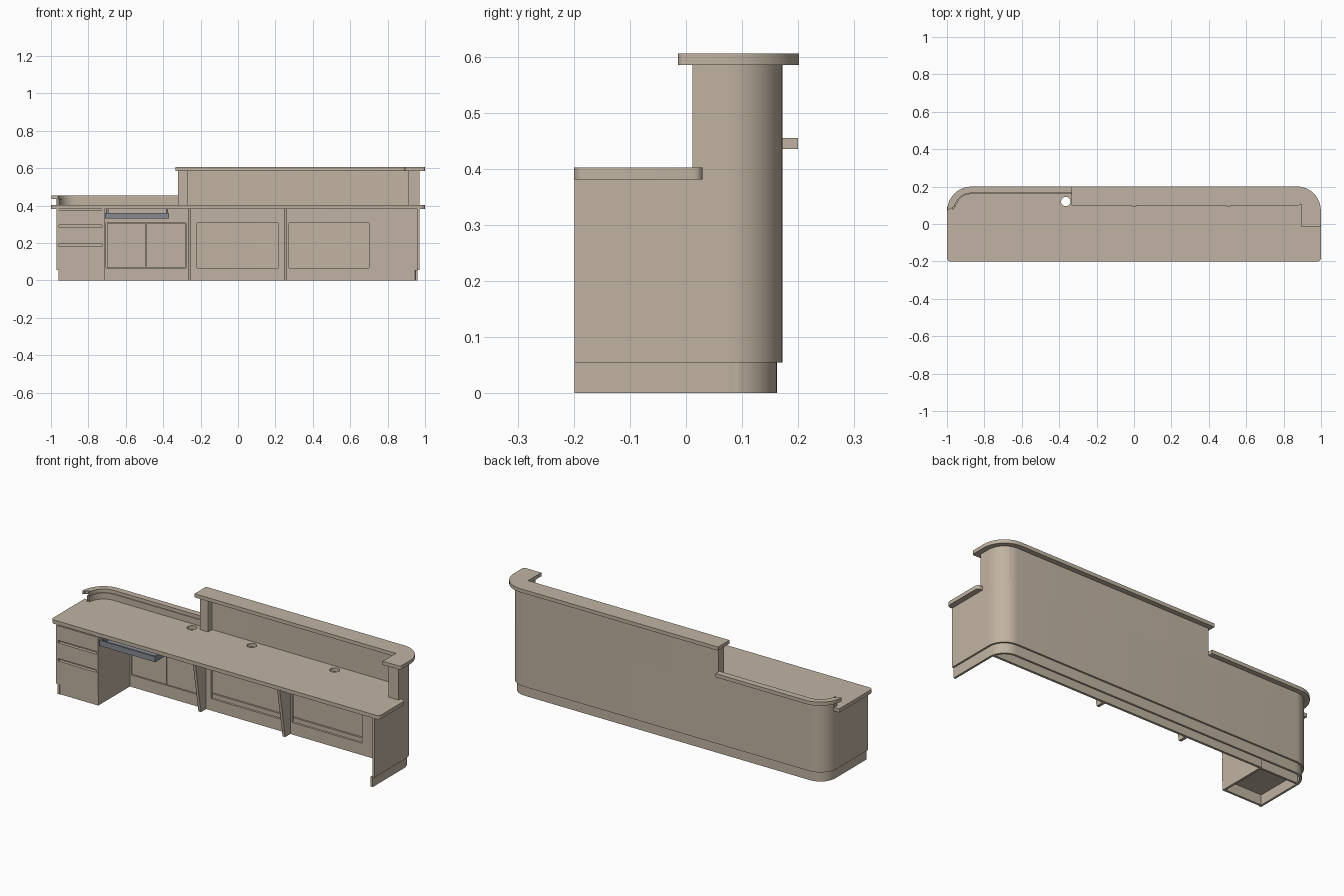
import bpy, bmesh, math
from mathutils import Vector

if "Cube" in bpy.data.objects:
    bpy.data.objects.remove(bpy.data.objects["Cube"], do_unlink=True)


def material(name, colour):
    m = bpy.data.materials.new(name)
    m.use_nodes = True
    m.diffuse_color = (*colour, 1)
    m.node_tree.nodes["Principled BSDF"].inputs["Base Color"].default_value = (*colour, 1)
    return m


BEIGE = material("warm beige laminate", (0.53, 0.45, 0.36))
GREY = material("blue grey metal", (0.24, 0.26, 0.29))


def prism(name, outline, z0, z1, mat=BEIGE):
    """Extrude a plan outline from z0 up to z1."""
    bm = bmesh.new()
    base = bm.faces.new([bm.verts.new((x, y, z0)) for x, y in outline])
    top = bmesh.ops.extrude_face_region(bm, geom=[base])["geom"]
    for v in top:
        if isinstance(v, bmesh.types.BMVert):
            v.co.z = z1
    bmesh.ops.recalc_face_normals(bm, faces=bm.faces[:])
    mesh = bpy.data.meshes.new(name)
    bm.to_mesh(mesh)
    bm.free()
    mesh.materials.append(mat)
    obj = bpy.data.objects.new(name, mesh)
    bpy.context.scene.collection.objects.link(obj)
    return obj


def box(name, x0, x1, y0, y1, z0, z1, mat=BEIGE):
    return prism(name, [(x0, y0), (x1, y0), (x1, y1), (x0, y1)], z0, z1, mat)


def arc(cx, cy, r, start, end, n=12):
    return [(cx + r * math.cos(math.radians(start + (end - start) * i / n)),
             cy + r * math.sin(math.radians(start + (end - start) * i / n)))
            for i in range(n + 1)]


def left_bend(inset):
    return arc(-0.87, 0.072, 0.1 - inset, 180, 90)


def right_bend(inset):
    return arc(0.87, 0.072, 0.1 - inset, 90, 0)


def full_path(inset, y):
    return ([(-0.97 + inset, y)] + left_bend(inset) + right_bend(inset) + [(0.97 - inset, y)])


def left_path(inset, y, x):
    return [(-0.97 + inset, y)] + left_bend(inset) + [(x, 0.172 - inset)]


def right_path(inset, x, y):
    return [(x, 0.172 - inset)] + right_bend(inset) + [(0.97 - inset, y)]


def cut(target, cutter):
    cutter.hide_render = True
    cutter.hide_viewport = True
    mod = target.modifiers.new("opening", "BOOLEAN")
    mod.operation = "DIFFERENCE"
    mod.solver = "EXACT"
    mod.object = cutter


# Curved outer shell and its recessed plinth
FRONT = -0.199
T = 0.012
shell = [
    prism("outer_shell", full_path(0, FRONT) + full_path(T, FRONT)[::-1], 0.055, 0.382),
    prism("plinth", full_path(0.01, FRONT) + full_path(0.01 + T, FRONT)[::-1], 0, 0.055),
    prism("low_screen", left_path(0, 0.092, -0.31) + left_path(T, 0.092, -0.31)[::-1], 0.38, 0.436),
    prism("high_screen", right_path(0, -0.32, 0.012) + right_path(T, -0.32, 0.012)[::-1], 0.38, 0.585),
]

# End posts of the high screen
box("screen_end_post", -0.32, -0.27, 0.125, 0.17, 0.40, 0.585)
shell.append(prism("screen_corner_post",
                   right_bend(0.002) + [(0.968, 0.012), (0.908, 0.012), (0.908, 0.165)], 0.40, 0.585))

# Visitor counters
ledge_in = left_path(0.007, 0.092, -0.32)[::-1]
shell.append(prism("low_ledge", left_path(-0.028, 0.092, -0.32) + ledge_in, 0.435, 0.455))
outer = [(-0.335, 0.2)] + right_bend(-0.029) + arc(0.987, -0.002, 0.012, 0, -90, 4)
shell.append(prism("high_counter", outer + [(0.892, -0.014)] + arc(0.882, 0.11, 0.01, 0, -90, 4)
                   + [(-0.335, 0.1)], 0.585, 0.605))

# Worktop, overhanging both ends in front of the screens
top_outline = (arc(-0.98, -0.18, 0.02, 180, 270, 6) + arc(0.98, -0.18, 0.02, 270, 360, 6)
               + arc(0.985, 0.014, 0.015, 0, 90, 4) + [(0.962, 0.029)]
               + right_bend(0.008)[::-1] + left_bend(0.008)[::-1] + [(-0.962, 0.094), (-1, 0.094)])
worktop = prism("worktop", top_outline, 0.381, 0.402)
shell.append(worktop)

# Cable holes
for i, x in enumerate((-0.365, 0.0, 0.505)):
    cut(worktop, prism("cable_hole_cutter_%d" % i, arc(x, 0.12, 0.025, 0, 345, 23), 0.35, 0.45))

# Inner panel with openings and a pair of doors
PANEL = 0.08
panel = box("inner_panel", -0.72, 0.959, PANEL, PANEL + 0.013, 0, 0.382)
for i, (x0, x1) in enumerate(((-0.705, -0.277), (-0.22, 0.215), (0.272, 0.70))):
    cut(panel, box("panel_opening_cutter_%d" % i, x0, x1, 0.05, 0.12, 0.066, 0.308))
for name, x0, x1 in (("left_door", -0.701, -0.493), ("right_door", -0.489, -0.281)):
    box(name, x0, x1, PANEL, PANEL + 0.012, 0.07, 0.304)

# Sloping support brackets under the worktop
for name, x in (("left_bracket", -0.258), ("right_bracket", 0.255)):
    fin = prism(name, [(x - 0.008, 0), (x + 0.008, 0), (x + 0.008, 1), (x - 0.008, 1)], 0, 0.382)
    for v in fin.data.vertices:
        front = 0.035 if v.co.z < 0.1 else -0.03
        v.co = Vector((v.co.x, PANEL if v.co.y > 0.5 else front, v.co.z))

# Drawer pedestal
LEFT, RIGHT, BACK = -0.959, -0.715, 0.088
box("pedestal_side", RIGHT - T, RIGHT, FRONT + 0.004, BACK, 0.055, 0.382)
box("pedestal_floor", LEFT, RIGHT, FRONT + 0.01, BACK, 0.055, 0.067)
box("pedestal_carcass", LEFT, RIGHT - T, -0.175, -0.165, 0.06, 0.382)
box("pedestal_back", LEFT, RIGHT, BACK - T, BACK, 0.055, 0.382)
for i, (z0, z1) in enumerate(((0.055, 0.182), (0.196, 0.282), (0.296, 0.376))):
    box("drawer_front_%d" % (i + 1), LEFT + 0.002, RIGHT, FRONT, FRONT + 0.018, z0, z1)
box("pedestal_plinth_front", LEFT + 0.01, RIGHT, FRONT + 0.004, FRONT + 0.016, 0, 0.055)
box("pedestal_plinth_side", RIGHT - T, RIGHT, FRONT + 0.01, BACK, 0, 0.055)
box("pedestal_plinth_back", LEFT + 0.01, RIGHT, BACK - T, BACK, 0, 0.055)

# Sliding keyboard tray
box("tray_base", -0.71, -0.37, -0.19, 0.02, 0.33, 0.337, GREY)
box("tray_front", -0.71, -0.37, -0.193, -0.183, 0.33, 0.36, GREY)
for name, x in (("tray_left_side", -0.71), ("tray_right_side", -0.378)):
    box(name, x, x + 0.008, -0.19, 0.02, 0.33, 0.36, GREY)
for name, x in (("tray_left_rail", -0.705), ("tray_right_rail", -0.385)):
    box(name, x, x + 0.012, -0.16, 0.02, 0.36, 0.382, GREY)

# Smooth the bends while keeping edges sharp
bpy.ops.object.select_all(action="DESELECT")
for obj in shell:
    obj.select_set(True)
bpy.context.view_layer.objects.active = shell[0]
bpy.ops.object.shade_smooth_by_angle(angle=math.radians(30))
